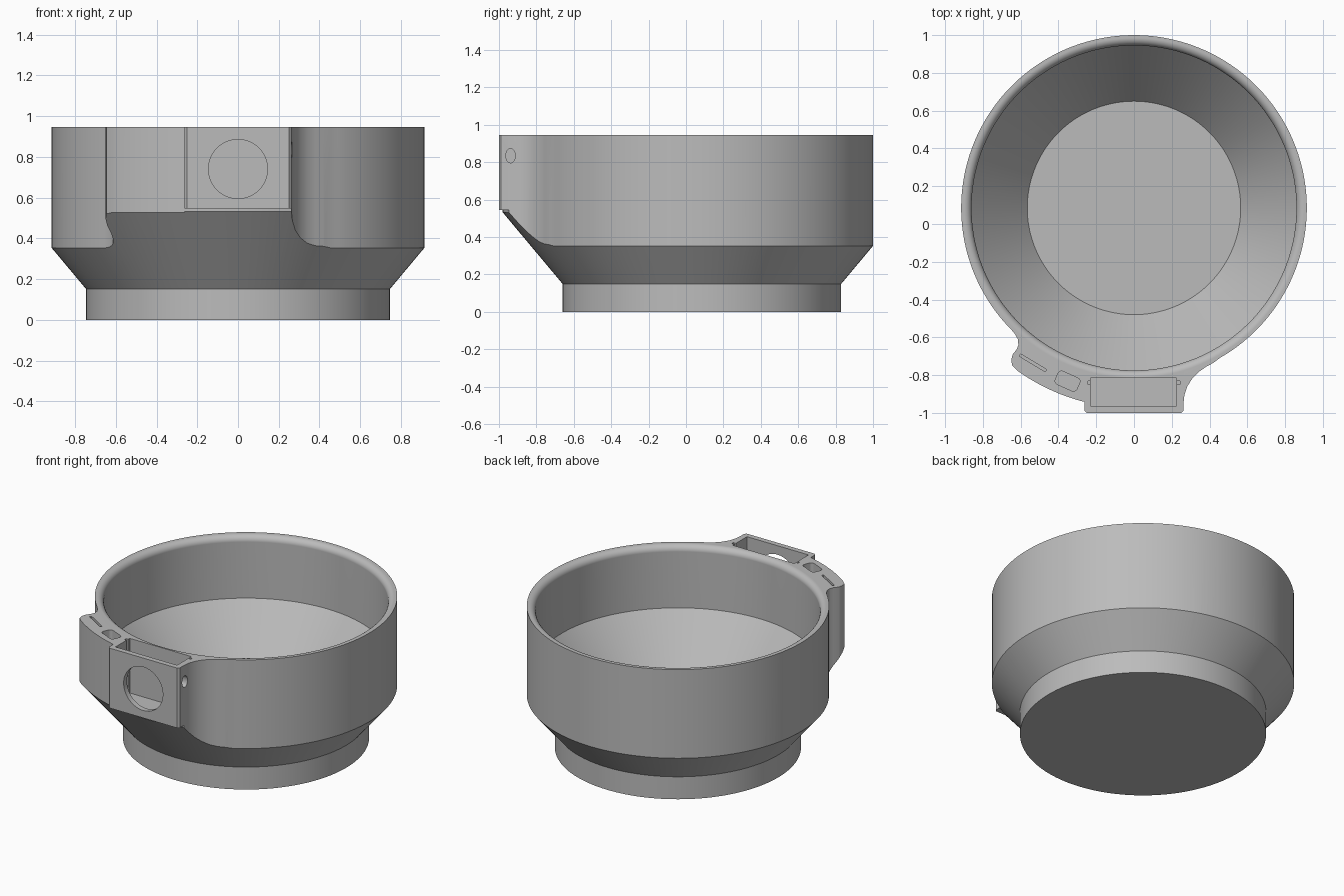
import bpy, bmesh
from math import sin, cos, pi, radians, atan2, hypot
from mathutils import Matrix

if "Cube" in bpy.data.objects:
    bpy.data.objects.remove(bpy.data.objects["Cube"])

CY = 0.085      # centre of the bowl along y
TOP = 0.945
SEG = 144

grey = bpy.data.materials.new("plain grey")
grey.use_nodes = True
colour = (0.5, 0.5, 0.5, 1)
grey.diffuse_color = colour
grey.node_tree.nodes["Principled BSDF"].inputs["Base Color"].default_value = colour


def finish(name, bm):
    bmesh.ops.recalc_face_normals(bm, faces=bm.faces[:])
    mesh = bpy.data.meshes.new(name)
    bm.to_mesh(mesh)
    bm.free()
    mesh.materials.append(grey)
    ob = bpy.data.objects.new(name, mesh)
    bpy.context.collection.objects.link(ob)
    return ob


def prism(name, outline, z0, z1):
    bm = bmesh.new()
    face = bm.faces.new([bm.verts.new((x, y, z0)) for x, y in outline])
    up = bmesh.ops.extrude_face_region(bm, geom=[face])["geom"]
    bmesh.ops.translate(bm, vec=(0, 0, z1 - z0),
                        verts=[v for v in up if isinstance(v, bmesh.types.BMVert)])
    return finish(name, bm)


def lathe(name, profile):
    """Closed solid of revolution about the bowl axis, with flat caps."""
    bm = bmesh.new()
    rings = [[bm.verts.new((r * cos(2 * pi * i / SEG), CY + r * sin(2 * pi * i / SEG), z))
              for i in range(SEG)] for r, z in profile]
    for a, b in zip(rings, rings[1:]):
        for i in range(SEG):
            j = (i + 1) % SEG
            bm.faces.new((a[i], a[j], b[j], b[i]))
    bm.faces.new(rings[0])
    bm.faces.new(rings[-1])
    return finish(name, bm)


def rounded_slot(name, cx, cy, w, h, r, tilt, z0):
    pts = []
    for k, (sx, sy) in enumerate([(1, 1), (-1, 1), (-1, -1), (1, -1)]):
        for s in range(5):
            a = k * pi / 2 + s * pi / 8
            x, y = sx * (w / 2 - r) + r * cos(a), sy * (h / 2 - r) + r * sin(a)
            pts.append((cx + x * cos(tilt) - y * sin(tilt), cy + x * sin(tilt) + y * cos(tilt)))
    return prism(name, pts, z0, 1.2)


def rod(name, radius, length, place):
    bm = bmesh.new()
    bmesh.ops.create_cone(bm, cap_ends=True, segments=64, radius1=radius,
                          radius2=radius, depth=length, matrix=place)
    return finish(name, bm)


def combine(target, tool, operation):
    mod = target.modifiers.new("cut", 'BOOLEAN')
    mod.object, mod.operation, mod.solver = tool, operation, 'EXACT'
    bpy.context.view_layer.objects.active = target
    bpy.ops.object.modifier_apply(modifier=mod.name)
    bpy.data.objects.remove(tool)


# Plan outline: bowl circle, then the side bracket and the front box
left_end = [(-0.65, -0.559), (-0.63, -0.583), (-0.615, -0.61), (-0.612, -0.64),
            (-0.622, -0.665), (-0.642, -0.69), (-0.65, -0.72), (-0.645, -0.75)]
box = [(-0.262, -0.955), (-0.262, -0.988), (-0.25, -1.0), (0.25, -1.0), (0.262, -0.988),
       (0.262, -0.95), (0.267, -0.905), (0.282, -0.86), (0.307, -0.82), (0.34, -0.785),
       (0.38, -0.757), (0.42, -0.735)]
start, end = atan2(-0.71 - CY, 0.455), atan2(-0.55 - CY, -0.66) + 2 * pi
outline = [(0.915 * cos(a), CY + 0.915 * sin(a))
           for a in (start + (end - start) * i / 120 for i in range(121))]
outline += left_end
for i in range(15):
    a = radians(234.3 + (255.7 - 234.3) * i / 14)
    outline.append((1.06 * cos(a), CY + 1.06 * sin(a)))
outline += box

body = prism("bowl_with_bracket", outline, -0.1, TOP)

# Foot and flared underside
combine(body, lathe("underside", [(0.745, 0), (0.745, 0.15), (1.065, 0.532),
                                  (1.065, 0.545), (1.4, 0.545), (1.4, 1.2)]), 'INTERSECT')

# Hollow with sloped floor and rounded rim
rim = [(0.90 - 0.04 * cos(a), TOP - 0.04 + 0.04 * sin(a))
       for a in (i * pi / 12 for i in range(7))]
combine(body, lathe("hollow", [(0.565, 0.17), (0.86, 0.53)] + rim + [(0.90, 1.2)]), 'DIFFERENCE')

# Pocket in the front box, with shallow side grooves
combine(body, rounded_slot("pocket", -0.002, -0.89, 0.455, 0.15, 0.003, 0, 0.58), 'DIFFERENCE')
combine(body, rounded_slot("groove", 0, -0.84, 0.49, 0.016, 0.002, 0, 0.59), 'DIFFERENCE')

# Round window and side pin hole
combine(body, rod("window", 0.145, 0.2, Matrix.Translation((0, -1.0, 0.74))
                  @ Matrix.Rotation(pi / 2, 4, 'X')), 'DIFFERENCE')
combine(body, rod("pin_hole", 0.038, 0.12, Matrix.Translation((0.26, -0.938, 0.835))
                  @ Matrix.Diagonal((1, 0.66, 1, 1))
                  @ Matrix.Rotation(pi / 2, 4, 'Y')), 'DIFFERENCE')

# Slots in the side bracket
combine(body, rounded_slot("wide_slot", -0.352, -0.832, 0.125, 0.075, 0.02,
                           radians(-24), 0.6), 'DIFFERENCE')
combine(body, rounded_slot("thin_slot", -0.535, -0.735, 0.16, 0.014, 0.003,
                           radians(-31), 0.6), 'DIFFERENCE')

# Smooth the curved walls, keep edges crisp
bpy.ops.object.select_all(action='DESELECT')
body.select_set(True)
bpy.context.view_layer.objects.active = body
bpy.ops.object.shade_smooth_by_angle(angle=radians(25))
weighted = body.modifiers.new("even_shading", 'WEIGHTED_NORMAL')
weighted.keep_sharp = True
